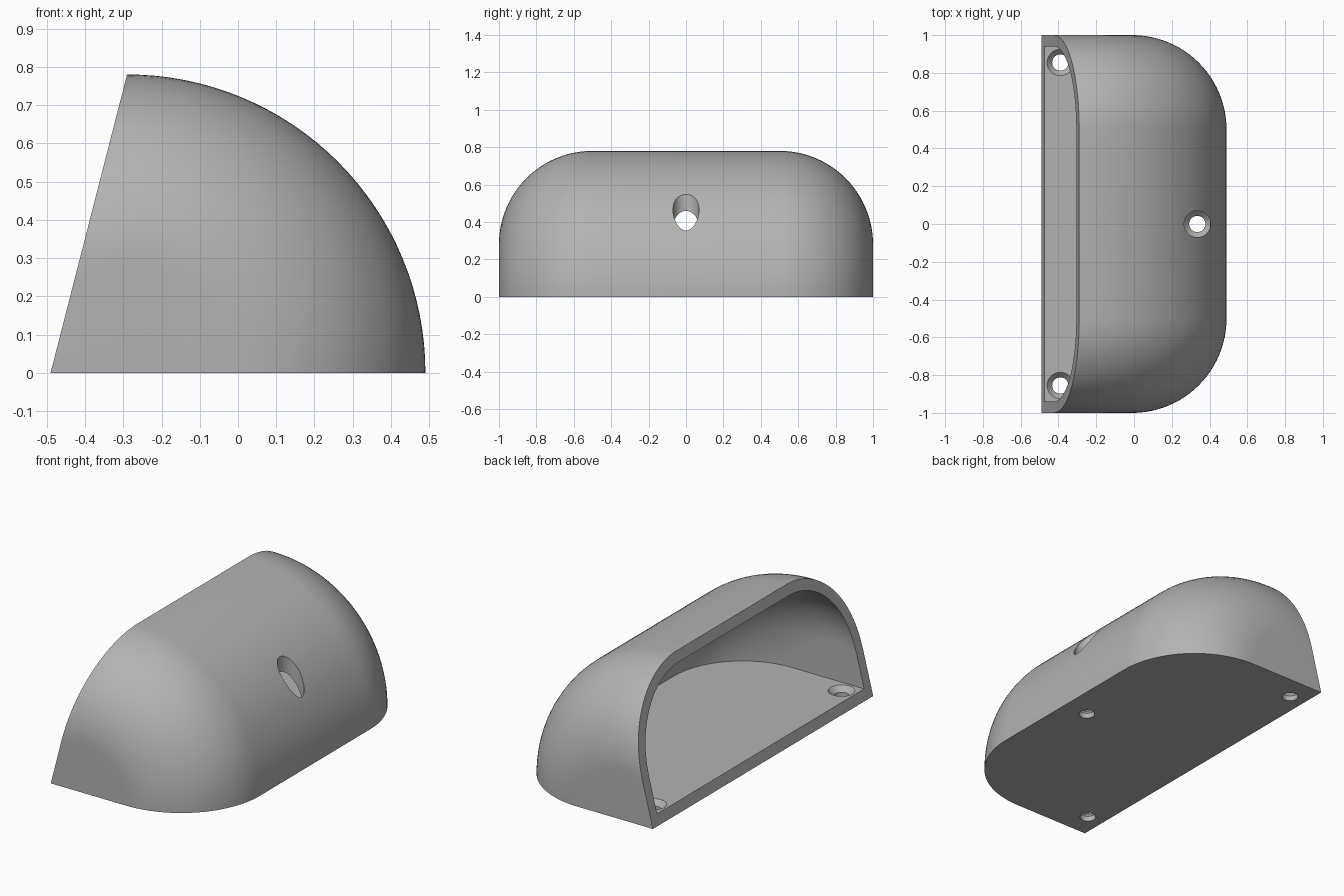
import bpy, bmesh, math

if "Cube" in bpy.data.objects:
    bpy.data.objects.remove(bpy.data.objects["Cube"])

AXIS_X, R, HALF, FILLET = -0.29, 0.78, 1.0, 0.5
WALL = 0.06

grey = bpy.data.materials.new("light_grey")
grey.diffuse_color = (0.45, 0.45, 0.45, 1)
grey.use_nodes = True
grey.node_tree.nodes["Principled BSDF"].inputs["Base Color"].default_value = grey.diffuse_color


def make(name, bm):
    bmesh.ops.recalc_face_normals(bm, faces=bm.faces[:])
    me = bpy.data.meshes.new(name)
    bm.to_mesh(me)
    bm.free()
    me.materials.append(grey)
    ob = bpy.data.objects.new(name, me)
    bpy.context.collection.objects.link(ob)
    return ob


def lathe(name, profile, centre, axis, steps):
    """Closed solid from (radius, height) points, around y or z."""
    bm = bmesh.new()
    rings = []
    for r, h in profile:
        ring = []
        for i in range(steps):
            a = 2 * math.pi * i / steps
            u, v = r * math.cos(a), r * math.sin(a)
            co = (u, h, v) if axis == "y" else (u, v, h)
            ring.append(bm.verts.new([c + d for c, d in zip(co, centre)]))
        rings.append(ring)
    for a, b in zip(rings, rings[1:]):
        for i in range(steps):
            j = (i + 1) % steps
            bm.faces.new((a[i], a[j], b[j], b[i]))
    bm.faces.new(rings[0])
    bm.faces.new(rings[-1])
    return make(name, bm)


def prism(name, outline, half):
    """Outline in x, z extruded along y."""
    bm = bmesh.new()
    face = bm.faces.new([bm.verts.new((x, -half, z)) for x, z in outline])
    ext = bmesh.ops.extrude_face_region(bm, geom=[face])["geom"]
    verts = [g for g in ext if isinstance(g, bmesh.types.BMVert)]
    bmesh.ops.translate(bm, verts=verts, vec=(0, 2 * half, 0))
    return make(name, bm)


def boolean(ob, tool, op):
    mod = ob.modifiers.new("cut", "BOOLEAN")
    mod.operation, mod.object, mod.solver = op, tool, "EXACT"
    bpy.context.view_layer.objects.active = ob
    bpy.ops.object.modifier_apply(modifier=mod.name)
    bpy.data.objects.remove(tool)


def rounded_drum(name, inset):
    """Drum along y with rounded rims, shrunk by inset."""
    f, n = FILLET - inset, 24
    half = [(R - FILLET + f * math.cos(t), HALF - FILLET + f * math.sin(t))
            for t in (math.pi / 2 * i / n for i in range(n + 1))]
    pts = [(r, -y) for r, y in reversed(half)] + half
    return lathe(name, pts, (AXIS_X, 0, 0), "y", 128)


# Outer cover: drum cut by the base and the sloping open side
cover = rounded_drum("cover", 0)
slope = (AXIS_X + 0.49) / R
boolean(cover, prism("wedge", [(-0.49, 0), (1, 0), (1, 1.17),
                               (-0.49 + 1.17 * slope, 1.17)], 1.5), "INTERSECT")

# Hollow inside, open on the sloping side
cavity = rounded_drum("cavity", WALL)
boolean(cavity, prism("above_floor", [(-1.5, WALL), (1, WALL), (1, 1.5), (-1.5, 1.5)], 1.5),
        "INTERSECT")
boolean(cover, cavity, "DIFFERENCE")

# Countersunk screw holes in the floor
screw = [(0.043, -0.1), (0.043, 0.03), (0.07, WALL), (0.07, WALL + 0.02)]
for x, y in ((-0.39, 0.855), (-0.39, -0.855), (0.335, 0)):
    boolean(cover, lathe("screw_hole", screw, (x, y, 0), "z", 40), "DIFFERENCE")

# Screwdriver access hole through the curved shell
boolean(cover, lathe("access_hole", [(0.07, 0.2), (0.07, 1)], (0.335, 0, 0), "z", 40),
        "DIFFERENCE")

# Smooth curves, crisp edges
bpy.ops.object.select_all(action="DESELECT")
cover.select_set(True)
bpy.context.view_layer.objects.active = cover
bpy.ops.object.shade_smooth_by_angle(angle=math.radians(25))
